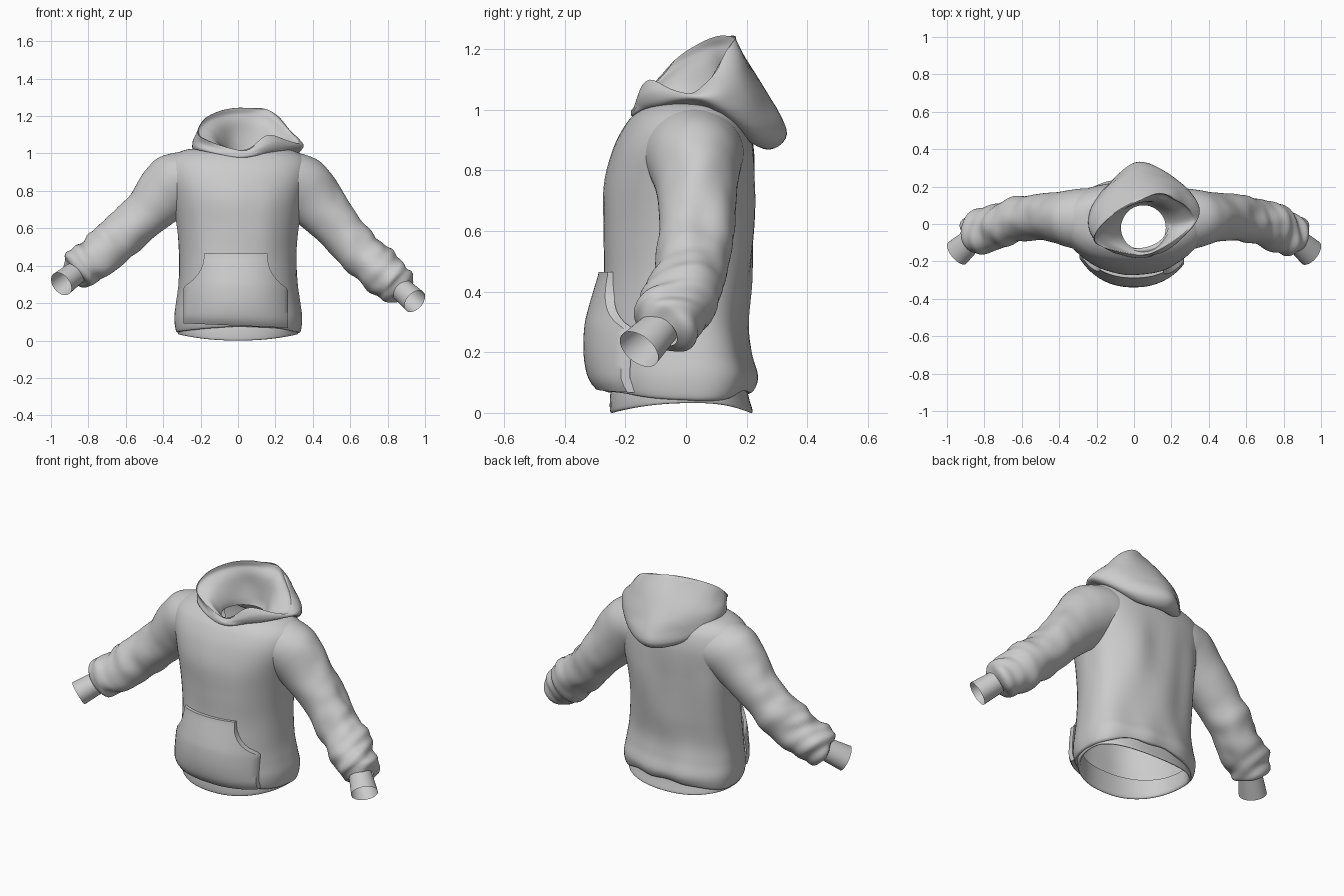
import bpy, bmesh, math
from mathutils import Vector, noise

cube = bpy.data.objects.get("Cube")
if cube:
    bpy.data.objects.remove(cube, do_unlink=True)

# One cloth colour for the whole garment
cloth = bpy.data.materials.new("grey_cloth")
cloth.use_nodes = True
grey = (0.6, 0.6, 0.6, 1)
cloth.diffuse_color = grey
cloth.node_tree.nodes["Principled BSDF"].inputs["Base Color"].default_value = grey

SIDES = 64
YC = 0.03       # depth of the side seams
POWER = 0.89    # squareness of the torso section


def finish(name, bm, angle=50):
    bmesh.ops.recalc_face_normals(bm, faces=bm.faces)
    mesh = bpy.data.meshes.new(name)
    bm.to_mesh(mesh)
    bm.free()
    obj = bpy.data.objects.new(name, mesh)
    bpy.context.collection.objects.link(obj)
    mesh.materials.append(cloth)
    bpy.ops.object.select_all(action="DESELECT")
    obj.select_set(True)
    bpy.context.view_layer.objects.active = obj
    bpy.ops.object.shade_smooth_by_angle(angle=math.radians(angle))
    return obj


def spline(a, b, c, d, t):
    return b + 0.5 * t * (c - a + t * (2 * a - 5 * b + 4 * c - d + t * (3 * (b - c) + d - a)))


def smooth_path(points, steps, closed=False):
    n = len(points)
    pick = (lambda i: points[i % n]) if closed else (lambda i: points[max(0, min(n - 1, i))])
    out = [spline(pick(i - 1), pick(i), pick(i + 1), pick(i + 2), k / steps)
           for i in range(n if closed else n - 1) for k in range(steps)]
    return out if closed else out + [points[-1]]


def loft(name, rings, steps=6, fold=None):
    """Skin closed rings; fold(point) returns how far a point moves outward."""
    columns = [smooth_path([ring[i] for ring in rings], steps) for i in range(SIDES)]
    bm = bmesh.new()
    grid = [[bm.verts.new(p) for p in col] for col in columns]
    for i in range(SIDES):
        a, b = grid[i], grid[(i + 1) % SIDES]
        for j in range(len(a) - 1):
            bm.faces.new((a[j], b[j], b[j + 1], a[j + 1]))
    if fold:
        bm.normal_update()
        moves = [(v, v.normal * fold(v.co)) for v in bm.verts]
        for v, move in moves:
            v.co += move
    return finish(name, bm)


def signed_pow(v):
    return math.copysign(abs(v) ** POWER, v)


def section(z, rx, front, back, dip=0.0):
    ring = []
    for i in range(SIDES):
        a = math.tau * i / SIDES - math.pi / 2
        s = signed_pow(math.sin(a))
        depth = back - YC if s > 0 else YC - front
        ring.append(Vector((rx * signed_pow(math.cos(a)), YC + depth * s,
                            z - dip * math.sin(a) ** 2)))
    return ring


# Torso: height, half width, front, back, drop at front and back
TORSO = [
    (0.045, 0.31, -0.25, 0.205, -0.03),
    (0.05, 0.332, -0.275, 0.22, -0.025),
    (0.12, 0.34, -0.285, 0.235, 0),
    (0.20, 0.328, -0.285, 0.215, 0),
    (0.30, 0.315, -0.285, 0.205, 0),
    (0.45, 0.315, -0.27, 0.222, 0),
    (0.60, 0.33, -0.27, 0.23, 0),
    (0.75, 0.355, -0.27, 0.23, 0),
    (0.87, 0.385, -0.24, 0.225, 0),
    (0.95, 0.38, -0.20, 0.205, 0),
    (1.0, 0.33, -0.165, 0.18, 0.01),
    (1.025, 0.25, -0.14, 0.16, 0.02),
    (1.01, 0.19, -0.13, 0.13, 0.02),
]


def torso_fold(p):
    back = 1.6 if p.y > 0 else 0.7
    edge = max(0, min(1, (0.95 - p.z) * 4))
    return 0.011 * back * edge * noise.noise(Vector((p.x * 7, p.y * 3, p.z * 2.5)))


loft("torso", [section(*row) for row in TORSO], fold=torso_fold)

# Ribbed waistband, lower at the front and back than at the sides
loft("waistband", [section(0.11, 0.30, -0.24, 0.2),
                   section(0.07, 0.32, -0.25, 0.205, 0.01),
                   section(0.035, 0.32, -0.25, 0.22, 0.03),
                   section(0.045, 0.305, -0.235, 0.205, 0.03),
                   section(0.12, 0.30, -0.23, 0.2)])


def torso_front(x, z):
    for low, high in zip(TORSO, TORSO[1:]):
        if low[0] <= z <= high[0]:
            t = (z - low[0]) / (high[0] - low[0])
            rx, front = (low[k] + t * (high[k] - low[k]) for k in (1, 2))
            break
    c = min(1, abs(x / rx)) ** (1 / POWER)
    return YC - (YC - front) * math.sqrt(1 - c * c) ** POWER


# Front pouch pocket with scooped hand openings
def make_pocket(rows=26, cols=26, bottom=0.08, top=0.465, scoop=0.28):
    bm = bmesh.new()
    grid = []
    for r in range(rows + 1):
        h = r / rows
        z = bottom + (top - bottom) * h
        t = max(0, (z - scoop) / (top - scoop))
        width = 0.17 + 0.11 * (1 - t) ** 2.5
        line = []
        for c in range(cols + 1):
            u = 2 * c / cols - 1
            x = u * width - 0.012
            puff = math.sin(math.pi * h ** 0.7) * (1 - 0.4 * u * u)
            y = torso_front(x, z) - 0.018 - 0.036 * puff
            line.append(bm.verts.new((x, y, z - 0.012 * u * (1 - h))))
        grid.append(line)
    for a, b in zip(grid, grid[1:]):
        for c in range(cols):
            bm.faces.new((a[c], a[c + 1], b[c + 1], b[c]))
    # turn the border back to the body
    rim = [e for e in bm.edges if e.is_boundary]
    new = bmesh.ops.extrude_edge_only(bm, edges=rim)["geom"]
    for v in new:
        if isinstance(v, bmesh.types.BMVert):
            v.co.y += 0.03
    finish("front_pocket", bm, 40)


make_pocket()


def tube_rings(path):
    """Rings square to a path of (x, y, z, height radius, depth radius)."""
    centres = [Vector(p[:3]) for p in path]
    rings = []
    for i, (centre, row) in enumerate(zip(centres, path)):
        ahead, behind = centres[min(i + 1, len(path) - 1)], centres[max(i - 1, 0)]
        along = (ahead - behind).normalized()
        side = (Vector((0, 1, 0)) - along * along.y).normalized()
        up = along.cross(side)
        rings.append([centre + side * row[4] * math.cos(a) + up * row[3] * math.sin(a)
                      for a in (math.tau * k / SIDES for k in range(SIDES))])
    return rings


# Sleeves and open cuffs, the right arm held slightly higher
SLEEVE = [
    (0.22, 0.025, 0.865, 0.135, 0.165),
    (0.28, 0.025, 0.85, 0.16, 0.165),
    (0.345, 0.03, 0.815, 0.17, 0.152),
    (0.42, 0.035, 0.735, 0.15, 0.133),
    (0.53, 0.035, 0.61, 0.125, 0.122),
    (0.63, 0.02, 0.50, 0.12, 0.12),
    (0.74, -0.015, 0.39, 0.12, 0.12),
    (0.82, -0.05, 0.32, 0.117, 0.115),
    (0.86, -0.075, 0.285, 0.105, 0.105),
    (0.875, -0.085, 0.27, 0.062, 0.062),
]
CUFF = [
    (0.85, -0.07, 0.295, 0.06, 0.06),
    (0.895, -0.11, 0.255, 0.064, 0.068),
    (0.945, -0.155, 0.21, 0.068, 0.076),
]


def sleeve_fold(p):
    x = abs(p.x)
    reach = max(0, min(1, (x - 0.38) * 4))
    slope = x - p.z
    crease = noise.noise(Vector((slope * 7, p.y * 9, (x + p.z) * 4 + p.x)))
    bunch = math.sin(slope * 60 + p.y * 14) * max(0, min(1, (x - 0.66) * 5))
    return reach * (0.018 * crease + 0.005 * bunch)


for label, sign, lift in (("left", 1, 0), ("right", -1, 0.135)):
    def pose(path):
        return [(sign * x, y, z + lift * max(0, x - 0.26), *r) for x, y, z, *r in path]
    loft(label + "_sleeve", tube_rings(pose(SLEEVE)), 8, sleeve_fold)
    loft(label + "_cuff", tube_rings(pose(CUFF)))


# Hood lying back: each ring runs from the throat round the left side
def hood_ring(*points):
    return smooth_path([Vector(p) for p in points], SIDES // len(points), True)


def circle(cx, cy, z, rx, ry):
    angles = (math.tau * i / SIDES for i in range(SIDES))
    return [Vector((cx + rx * math.sin(a), cy - ry * math.cos(a), z)) for a in angles]


tuck = hood_ring((0.02, -0.165, 0.975), (0.18, -0.09, 1.0), (0.29, 0.05, 1.015), (0.17, 0.2, 0.9),
                 (0.03, 0.26, 0.87), (-0.11, 0.19, 0.91), (-0.2, 0.07, 1.0), (-0.17, -0.09, 1.0))
droop = hood_ring((0.02, -0.18, 0.98), (0.2, -0.11, 1.02), (0.34, 0.05, 1.03), (0.23, 0.23, 0.935),
                  (0.03, 0.333, 0.92), (-0.13, 0.22, 0.94), (-0.235, 0.07, 1.015), (-0.2, -0.1, 1.02))
crown = hood_ring((0.02, -0.18, 1.0), (0.2, -0.12, 1.06), (0.348, 0.05, 1.045), (0.27, 0.19, 1.06),
                  (0.06, 0.268, 1.055), (-0.08, 0.22, 1.07), (-0.215, 0.08, 1.08), (-0.215, -0.08, 1.06))
rim = hood_ring((0.02, -0.165, 1.018), (0.17, -0.12, 1.095), (0.325, 0.03, 1.055), (0.18, 0.16, 1.22),
                (0.04, 0.14, 1.235), (-0.1, 0.07, 1.218), (-0.2, -0.03, 1.162), (-0.195, -0.11, 1.085))
neck = circle(0.05, -0.02, 0.99, 0.12, 0.12)
hem = [p.lerp(q, 0.1) for p, q in zip(rim, neck)]
lining = [Vector((*p.lerp(q, 0.55).xy, p.z + 0.35 * (q.z - p.z))) for p, q in zip(rim, neck)]
under = circle(0.04, 0.02, 0.975, 0.2, 0.15)


def hood_fold(p):
    return 0.012 * noise.noise(Vector((p.x * 6, p.y * 6, p.z * 9))) if p.z > 1.0 else 0


loft("hood", [under, tuck, droop, crown, rim, hem, lining, neck], 6, hood_fold)
